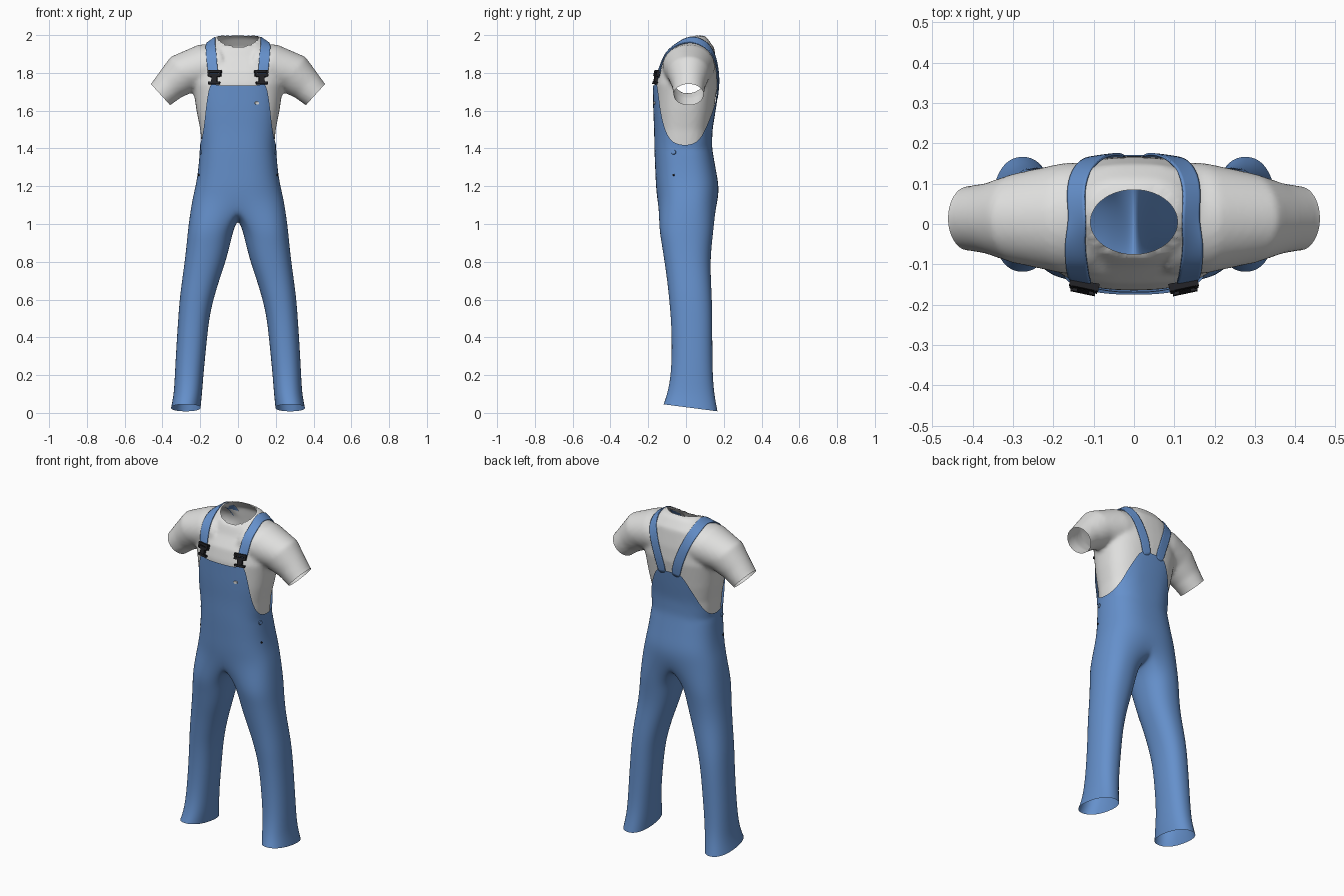
import bpy, bmesh, math
from mathutils import Vector, Matrix
from mathutils.bvhtree import BVHTree

if "Cube" in bpy.data.objects:
    bpy.data.objects.remove(bpy.data.objects["Cube"])


def material(name, rgb):
    m = bpy.data.materials.new(name)
    m.use_nodes = True
    m.diffuse_color = (*rgb, 1)
    bsdf = next(n for n in m.node_tree.nodes if n.type == 'BSDF_PRINCIPLED')
    bsdf.inputs["Base Color"].default_value = (*rgb, 1)
    return m


denim = material("denim blue", (0.13, 0.28, 0.6))
cotton = material("light cotton", (0.75, 0.75, 0.74))
plastic = material("dark buckle", (0.015, 0.015, 0.018))


def add_object(name, bm, mat, smooth=True):
    mesh = bpy.data.meshes.new(name)
    bm.to_mesh(mesh)
    bm.free()
    for p in mesh.polygons:
        p.use_smooth = smooth
    mesh.materials.append(mat)
    ob = bpy.data.objects.new(name, mesh)
    bpy.context.scene.collection.objects.link(ob)
    return ob


def bridge(bm, a, b, closed=True):
    n = len(a)
    for i in range(n if closed else n - 1):
        j = (i + 1) % n
        bm.faces.new((a[i], a[j], b[j], b[i]))


def loft(bm, rings):
    loops = [[bm.verts.new(p) for p in r] for r in rings]
    for a, b in zip(loops, loops[1:]):
        bridge(bm, a, b)
    bm.faces.new(loops[0])
    bm.faces.new(loops[-1])


def power(v, e):
    return math.copysign(abs(v) ** e, v)


# Torso profile: height, half width, front y, back y
TORSO = [(1.12, .235, -.142, .16), (1.20, .215, -.15, .165), (1.28, .202, -.153, .15),
         (1.40, .19, -.157, .127), (1.50, .2, -.158, .13), (1.60, .22, -.163, .147),
         (1.74, .24, -.165, .168), (1.82, .23, -.148, .165), (1.90, .19, -.108, .15),
         (1.95, .15, -.09, .112)]


def torso_point(angle, z, grow=0.0):
    for lo, hi in zip(TORSO, TORSO[1:]):
        if z <= hi[0]:
            break
    f = min(1, max(0, (z - lo[0]) / (hi[0] - lo[0])))
    w, front, back = (lo[k] + (hi[k] - lo[k]) * f for k in (1, 2, 3))
    c, s = math.cos(angle), math.sin(angle)
    mid, depth = (front + back) / 2, (back - front) / 2
    return Vector(((w + grow) * power(c, .8), mid + (depth + grow) * power(s, .8), z))


# Shirt: torso and two sleeves fused into one skin
TURN = [math.tau * i / 40 for i in range(40)]
bm = bmesh.new()
rings = []
for z in [row[0] for row in TORSO[2:]]:
    ring = [torso_point(a, z) for a in TURN]
    for p in ring:
        p.z += max(0, z - 1.8) * 2.1 * p.y
    rings.append(ring)
neck = []
for a in TURN:
    y = .005 + .088 * math.sin(a)
    neck.append(Vector((.116 * math.cos(a), y, 1.965 + .36 * y + .025 * math.cos(a) ** 2)))
loft(bm, rings + [neck])

# Sleeve stations: centre x, z, axis drop, half height, half depth
SLEEVE = [(.08, 1.845, -.2, .115, .14), (.17, 1.83, -.35, .125, .138),
          (.29, 1.795, -.75, .112, .112), (.36, 1.735, -.9, .088, .088),
          (.41, 1.685, -.9, .076, .08), (.46, 1.64, -.9, .076, .08)]
for side in (1, -1):
    rings = []
    for x, z, drop, high, deep in SLEEVE:
        d = Vector((1, 0, drop)).normalized()
        up = Vector((-d.z, 0, d.x))
        ring = [Vector((x, .014, z)) + up * high * math.sin(a) + Vector((0, deep * math.cos(a), 0))
                for a in TURN]
        rings.append([Vector((p.x * side, p.y, p.z)) for p in ring])
    loft(bm, rings)
bmesh.ops.recalc_face_normals(bm, faces=bm.faces)
shirt = add_object("shirt", bm, cotton)
fuse = shirt.modifiers.new("fuse", 'REMESH')
fuse.mode = 'VOXEL'
fuse.voxel_size = .012
soften = shirt.modifiers.new("soften", 'SMOOTH')
soften.factor = .5
soften.iterations = 4
skin = bpy.data.meshes.new_from_object(shirt.evaluated_get(bpy.context.evaluated_depsgraph_get()))
shirt.modifiers.clear()

# Shirt openings: waist, sleeve ends and neck hole
bm = bmesh.new()
bm.from_mesh(skin)


def cut(co, normal, keep):
    faces = [f for f in bm.faces if all(keep(v.co) for v in f.verts)]
    geom = set(faces) | {e for f in faces for e in f.edges} | {v for f in faces for v in f.verts}
    bmesh.ops.bisect_plane(bm, geom=list(geom), plane_co=co, plane_no=normal, clear_outer=True)


cut((0, 0, 1.37), (0, 0, -1), lambda p: True)
for side in (1, -1):
    cut((.41 * side, .01, 1.685), (.74 * side, 0, -.67), lambda p: p.x * side > .3)


def neck_ratio(p):
    return math.hypot(p.x / .108, (p.y - .005) / .08)


bmesh.ops.delete(bm, geom=[v for v in bm.verts if v.co.z > 1.85 and neck_ratio(v.co) < 1],
                 context='VERTS')
for v in bm.verts:
    if v.is_boundary and v.co.z > 1.85 and abs(v.co.x) < .2:
        r = neck_ratio(v.co)
        v.co.x /= r
        v.co.y = .005 + (v.co.y - .005) / r
for f in bm.faces:
    f.smooth = True
bm.normal_update()
shirt_tree = BVHTree.FromBMesh(bm)
bm.to_mesh(shirt.data)
bm.free()

# Overalls: half a cage, bib edge down to hems, then mirrored
# Bib edge from front centre round to back centre: angle, height
EDGE = [(-90, 1.732), (-82, 1.732), (-74, 1.733), (-66, 1.737), (-58, 1.75), (-48, 1.62),
        (-39, 1.53), (-26, 1.455), (-12, 1.425), (2, 1.415), (18, 1.425), (32, 1.455),
        (44, 1.50), (55, 1.56), (66, 1.62), (76, 1.69), (90, 1.675)]
# Leg stations: height, inner x, outer x, front y, back y
LEG = [(.98, .02, .265, -.145, .148), (.9, .04, .272, -.13, .138), (.8, .065, .283, -.115, .13),
       (.7, .10, .297, -.10, .133), (.6, .13, .31, -.09, .138), (.5, .153, .317, -.08, .14),
       (.35, .168, .327, -.075, .14), (.2, .183, .335, -.08, .142), (.1, .19, .34, -.10, .15),
       (.03, .198, .355, -.12, .168)]
bm = bmesh.new()
BASE, ROWS, LAST = 1.36, 7, len(EDGE) - 1
even = [math.radians(-90 + 180 * i / LAST) for i in range(LAST + 1)]
rows = []
for r in range(ROWS + 1):
    t = 1 - r / ROWS
    rows.append([torso_point(a + (math.radians(deg) - a) * t, BASE + (top - BASE) * t, .011)
                 for a, (deg, top) in zip(even, EDGE)])
for z in (1.28, 1.2, 1.12):
    rows.append([torso_point(a, z, .01) for a in even])
loops = [[bm.verts.new(p) for p in row] for row in rows]
for a, b in zip(loops, loops[1:]):
    bridge(bm, a, b, closed=False)

front, back = loops[-1][0].co.y, loops[-1][-1].co.y
crotch = []
for k in range(1, 8):
    s = math.pi * k / 8
    y = (front + back) / 2 + (back - front) / 2 * math.cos(s)
    crotch.append(bm.verts.new((0, y, 1.12 - .1 * math.sin(s))))
previous = loops[-1] + crotch
SPAN = 125
angles = [math.radians(-SPAN + 2 * SPAN * i / LAST) for i in range(LAST + 1)]
angles += [math.radians(SPAN + (360 - 2 * SPAN) * k / 8) for k in range(1, 8)]
for z, x0, x1, y0, y1 in LEG:
    ring = []
    for a in angles:
        x = (x0 + x1) / 2 + (x1 - x0) / 2 * power(math.cos(a), .88)
        y = (y0 + y1) / 2 + (y1 - y0) / 2 * power(math.sin(a), .88)
        ring.append(bm.verts.new((x, y, z - (.13 * y if z < .05 else 0))))
    bridge(bm, previous, ring)
    previous = ring
bmesh.ops.recalc_face_normals(bm, faces=bm.faces)
overalls = add_object("overalls", bm, denim)
mirror = overalls.modifiers.new("mirror", 'MIRROR')
mirror.use_clip = True
overalls.modifiers.new("round", 'SUBSURF').levels = 2
overalls.modifiers["round"].render_levels = 2
bpy.context.view_layer.update()
denim_tree = BVHTree.FromObject(overalls, bpy.context.evaluated_depsgraph_get())

# Shoulder straps laid over the shirt
PATH = [(.135, -.17, 1.78), (.138, -.14, 1.85), (.142, -.105, 1.91), (.148, -.05, 1.96),
        (.15, .01, 1.985), (.148, .07, 1.97), (.135, .12, 1.93), (.11, .155, 1.87),
        (.085, .17, 1.80), (.06, .175, 1.73), (.045, .17, 1.66)]
for side, label in ((1, "left"), (-1, "right")):
    path = [Vector((x * side, y, z)) for x, y, z in PATH]
    bm = bmesh.new()
    strips = []
    for i, p in enumerate(path):
        tangent = path[min(i + 1, len(path) - 1)] - path[max(i - 1, 0)]
        co, normal, _, _ = shirt_tree.find_nearest(p)
        across = tangent.cross(normal).normalized()
        strip = []
        for offset in (-.027, 0, .027):
            q, n, _, _ = shirt_tree.find_nearest(co + across * offset)
            strip.append(bm.verts.new(q + n * .009))
        strips.append(strip)
    for a, b in zip(strips, strips[1:]):
        bridge(bm, a, b, closed=False)
    bmesh.ops.recalc_face_normals(bm, faces=bm.faces)
    strap = add_object(label + "_strap", bm, denim)
    sub = strap.modifiers.new("round", 'SUBSURF')
    sub.levels = sub.render_levels = 2
    thick = strap.modifiers.new("thickness", 'SOLIDIFY')
    thick.thickness = .006
    thick.offset = 0

    # Buckle: two wide bars, a narrow clip and side prongs
    bm = bmesh.new()
    for x, z, w, d, h in ((0, .032, .074, .018, .014), (0, .012, .056, .014, .016),
                          (0, -.008, .03, .016, .03), (0, -.03, .062, .016, .012),
                          (-.03, .022, .01, .02, .03), (.03, .022, .01, .02, .03)):
        bmesh.ops.create_cube(bm, size=1, matrix=Matrix.Translation((x, 0, z)) @ Matrix.Diagonal((w, d, h, 1)))
    buckle = add_object(label + "_buckle", bm, plastic, smooth=False)
    co = shirt_tree.find_nearest(Vector((.13 * side, -.16, 1.78)))[0]
    buckle.location = co + Vector((0, -.016, 0))
    buckle.rotation_euler = (math.radians(-12), 0, math.radians(12 * side))


# Small round fittings set on the cloth
def stud(name, origin, direction, radius, mat, stretch=1):
    co, normal, _, _ = denim_tree.ray_cast(Vector(origin), Vector(direction))
    if co is None:
        return
    if normal.dot(Vector(direction)) > 0:
        normal = -normal
    bm = bmesh.new()
    bmesh.ops.create_cone(bm, cap_ends=True, segments=16, radius1=radius, radius2=radius * .85, depth=.008)
    bmesh.ops.scale(bm, vec=(stretch, 1, 1), verts=bm.verts)
    ob = add_object(name, bm, mat, smooth=False)
    ob.location = co + normal * .002
    ob.rotation_euler = normal.to_track_quat('Z', 'Y').to_euler()


for side, label in ((1, "left"), (-1, "right")):
    stud(label + "_hip_button", (side, -.065, 1.38), (-side, 0, 0), .013, denim)
    stud(label + "_hip_rivet", (side, -.065, 1.26), (-side, 0, 0), .006, plastic)
stud("bib_button", (.1, -1, 1.64), (0, 1, 0), .009, cotton, 1.4)
